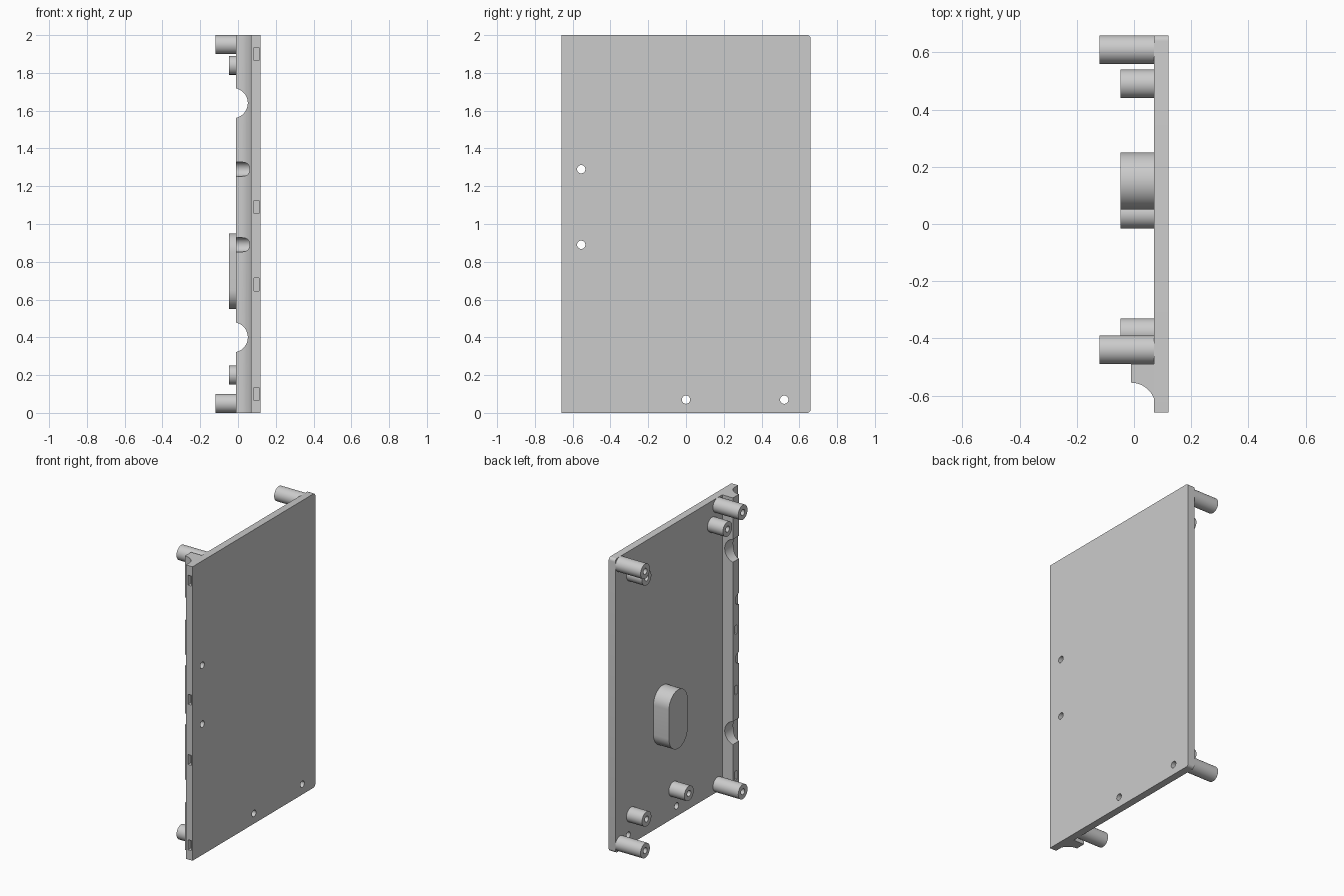
import bpy, bmesh, math
from mathutils import Matrix, Vector

default = bpy.data.objects.get("Cube")
if default:
    bpy.data.objects.remove(default, do_unlink=True)

grey = bpy.data.materials.new("light grey plastic")
grey.use_nodes = True
COLOUR = (0.6, 0.6, 0.6, 1)
grey.diffuse_color = COLOUR
grey.node_tree.nodes["Principled BSDF"].inputs["Base Color"].default_value = COLOUR


def make(name, bm):
    bmesh.ops.recalc_face_normals(bm, faces=bm.faces)
    mesh = bpy.data.meshes.new(name)
    bm.to_mesh(mesh)
    bm.free()
    mesh.materials.append(grey)
    obj = bpy.data.objects.new(name, mesh)
    bpy.context.collection.objects.link(obj)
    return obj


def prism(name, points, offset):
    """Extrude a closed outline along an offset."""
    bm = bmesh.new()
    face = bm.faces.new([bm.verts.new(p) for p in points])
    new = bmesh.ops.extrude_face_region(bm, geom=[face])["geom"]
    bmesh.ops.translate(bm, vec=Vector(offset),
                        verts=[v for v in new if isinstance(v, bmesh.types.BMVert)])
    return make(name, bm)


def arc(cx, cy, r, start, end, steps=16):
    angles = [math.radians(start + (end - start) * i / steps) for i in range(steps + 1)]
    return [(cx + r * math.cos(a), cy + r * math.sin(a)) for a in angles]


def rod(name, y, z, r, x0, x1):
    """Cylinder along x."""
    outline = arc(y, z, r, 0, 360, 40)[:-1]
    return prism(name, [(x0, a, b) for a, b in outline], (x1 - x0, 0, 0))


def box(name, lo, hi):
    bm = bmesh.new()
    bmesh.ops.create_cube(bm, size=1)
    lo, hi = Vector(lo), Vector(hi)
    bmesh.ops.scale(bm, vec=hi - lo, verts=bm.verts)
    bmesh.ops.translate(bm, vec=(lo + hi) / 2, verts=bm.verts)
    return make(name, bm)


def cut(target, cutters):
    """Subtract every cutter from the target, then discard the cutters."""
    for c in cutters:
        mod = target.modifiers.new("cut", 'BOOLEAN')
        mod.operation = 'DIFFERENCE'
        mod.solver = 'EXACT'
        mod.object = c
    bpy.context.view_layer.update()
    graph = bpy.context.evaluated_depsgraph_get()
    mesh = bpy.data.meshes.new_from_object(target.evaluated_get(graph))
    target.modifiers.clear()
    target.data = mesh
    for c in cutters:
        bpy.data.objects.remove(c, do_unlink=True)


INNER, OUTER = 0.07, 0.12
FRONT, BACK = -0.66, 0.66
SLOTS = (0.1, 0.68, 1.09, 1.9)
SCREWS = (0.89, 1.29)
parts = []

# Main plate, with its two back corners rounded
r = 0.02
outline = ([(FRONT, 0)] + arc(BACK - r, r, r, -90, 0, 6)
           + arc(BACK - r, 2 - r, r, 0, 90, 6) + [(FRONT, 2)])
plate = prism("side_plate", [(INNER, y, z) for y, z in outline], (OUTER - INNER, 0, 0))
holes = [(-0.555, z) for z in SCREWS] + [(0, 0.07), (0.52, 0.07)]
cut(plate, [rod("hole_cutter", y, z, 0.022, 0, 0.2) for y, z in holes]
    + [box("slot_cutter", (0.086, FRONT - 0.05, z - 0.034), (0.112, FRONT + 0.03, z + 0.034))
       for z in SLOTS])
parts.append(plate)

# Front rib with a concave outer face
profile = arc(-0.01, -0.64, 0.085, 90, 0) + [(0.08, -0.64), (0.08, -0.49), (-0.01, -0.49)]
rib = prism("front_rib", [(x, y, 0) for x, y in profile], (0, 0, 2))
cutters = [rod("counterbore_cutter", -0.555, z, 0.038, -0.05, 0.1) for z in SCREWS]
for z in (0.4, 1.64):
    ring = arc(-0.028, z, 0.08, 0, 360, 48)[:-1]
    cutters.append(prism("notch_cutter", [(x, -0.8, h) for x, h in ring], (0, 0.4, 0)))
for z in SLOTS:
    cutters.append(box("rib_slot_cutter", (-0.05, -0.535, z - 0.03), (0.03, -0.51, z + 0.03)))
cut(rib, cutters)
parts.append(rib)


# Hollow posts on the inner face
def post(name, y, z, tip):
    obj = rod(name, y, z, 0.05, tip, INNER + 0.01)
    cut(obj, [rod("bore_cutter", y, z, 0.02, tip - 0.05, INNER - 0.02)])
    parts.append(obj)


for z, level in ((0.05, "lower"), (1.95, "upper")):
    post(f"{level}_front_long_post", -0.44, z, -0.12)
    post(f"{level}_back_long_post", 0.61, z, -0.12)
post("upper_front_short_post", -0.38, 1.84, -0.047)
post("upper_back_short_post", 0.49, 1.84, -0.047)
post("lower_middle_short_post", 0.035, 0.2, -0.047)
post("lower_back_short_post", 0.49, 0.2, -0.047)

# Rounded spacer block
pad = arc(0.15, 0.65, 0.1, 180, 360, 24) + arc(0.15, 0.85, 0.1, 0, 180, 24)
parts.append(prism("spacer_block", [(-0.047, y, z) for y, z in pad], (INNER + 0.057, 0, 0)))

# Smooth curved walls, keep edges sharp
bpy.ops.object.select_all(action='DESELECT')
for obj in parts:
    obj.select_set(True)
bpy.context.view_layer.objects.active = plate
bpy.ops.object.shade_smooth_by_angle(angle=math.radians(30))
